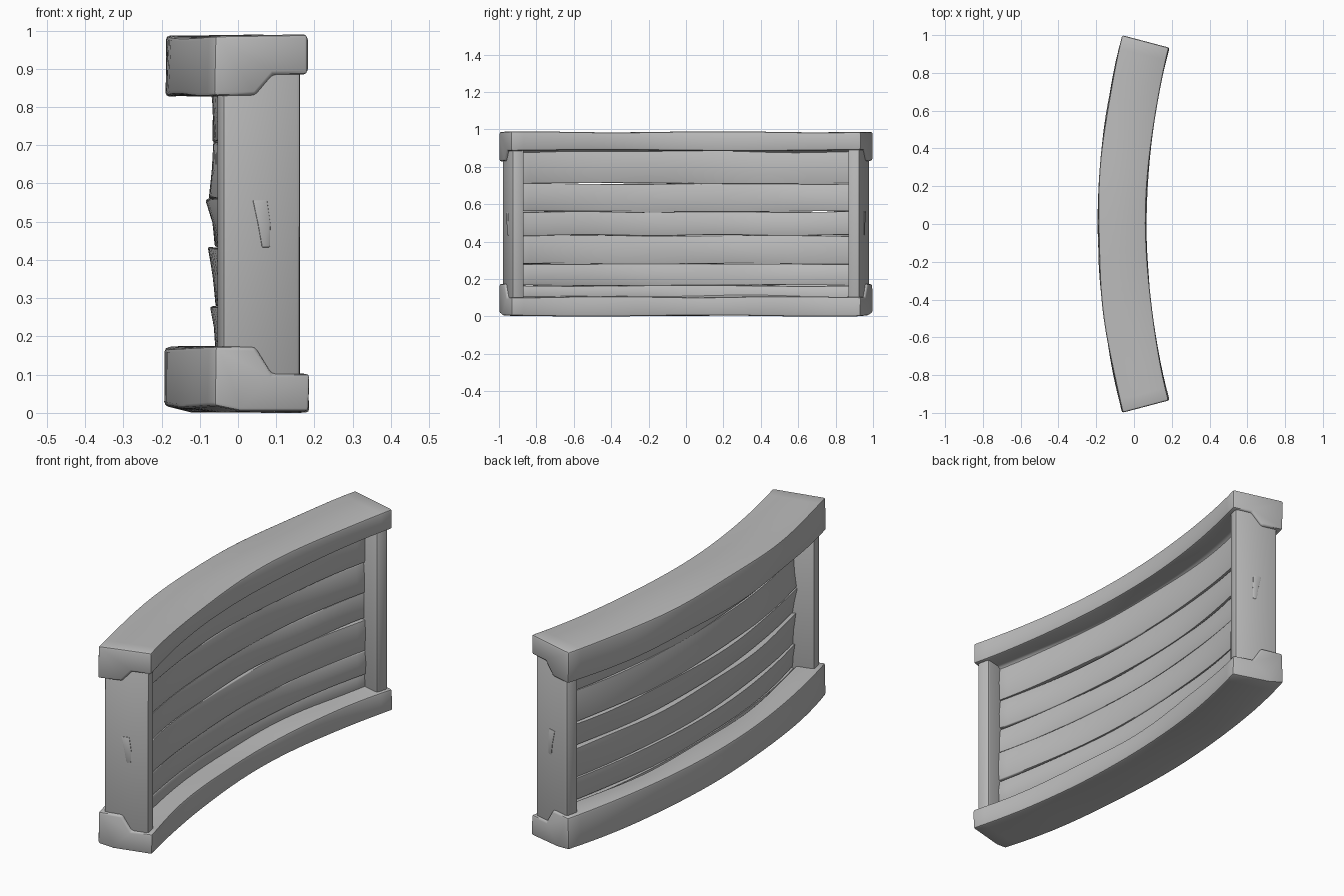
import bpy, bmesh, math, random

random.seed(4)
cube = bpy.data.objects.get("Cube")
if cube:
    bpy.data.objects.remove(cube, do_unlink=True)

CENTRE_X = 3.72      # axis of the arc the whole panel follows
END = 14.8           # half angle of the arc in degrees

grey = bpy.data.materials.new("weathered_grey")
grey.use_nodes = True
grey.diffuse_color = (0.5, 0.5, 0.5, 1)
bsdf = grey.node_tree.nodes["Principled BSDF"]
bsdf.inputs["Base Color"].default_value = (0.5, 0.5, 0.5, 1)
bsdf.inputs["Roughness"].default_value = 0.8


def sweep(name, section, start, end, steps, wobble, bevel):
    """Sweep a (radius, height) section along the arc, with hand-hewn waviness."""
    waves = [[(random.uniform(0.15, 0.6), random.uniform(0, 6.3)) for _ in range(2)]
             for _ in section]
    bm = bmesh.new()
    rings = []
    for i in range(steps + 1):
        deg = start + (end - start) * i / steps
        a = math.radians(deg)
        ring = []
        for (r, z), ((f1, p1), (f2, p2)) in zip(section, waves):
            r2 = r + wobble * math.sin(f1 * deg + p1)
            z2 = max(0, z + wobble * math.sin(f2 * deg + p2))
            ring.append(bm.verts.new((CENTRE_X - r2 * math.cos(a), r2 * math.sin(a), z2)))
        rings.append(ring)
    n = len(section)
    for a, b in zip(rings, rings[1:]):
        for j in range(n):
            k = (j + 1) % n
            bm.faces.new((a[j], a[k], b[k], b[j]))
    bm.faces.new(rings[0])
    bm.faces.new(rings[-1])
    bmesh.ops.recalc_face_normals(bm, faces=bm.faces[:])
    sharp = [e for e in bm.edges if e.calc_face_angle(0) > 0.5]
    bmesh.ops.bevel(bm, geom=sharp, offset=bevel, segments=2, profile=0.5,
                    affect='EDGES', clamp_overlap=True)
    mesh = bpy.data.meshes.new(name)
    bm.to_mesh(mesh)
    bm.free()
    mesh.materials.append(grey)
    ob = bpy.data.objects.new(name, mesh)
    bpy.context.collection.objects.link(ob)
    bpy.ops.object.select_all(action='DESELECT')
    ob.select_set(True)
    bpy.context.view_layer.objects.active = ob
    bpy.ops.object.shade_smooth_by_angle(angle=math.radians(40))
    return ob


# Rails, deeper on the outside of the curve
bottom = [(3.655, 0.002), (3.84, 0.004), (3.91, 0.016), (3.91, 0.172),
          (3.80, 0.172), (3.755, 0.105), (3.655, 0.105)]
top = [(3.655, 0.987), (3.91, 0.984), (3.91, 0.83),
       (3.80, 0.83), (3.755, 0.887), (3.655, 0.887)]
sweep("bottom_rail", bottom, -END, END, 28, 0.003, 0.01)
sweep("top_rail", top, -END, END, 28, 0.003, 0.01)

# End posts
post = [(3.675, 0.09), (3.885, 0.09), (3.885, 0.9), (3.675, 0.9)]
for name, side in (("front_post", -1), ("back_post", 1)):
    sweep(name, post, side * 13.62, side * 14.62, 1, 0.001, 0.012)

# Boards: each leans outward a little; one pokes through the posts as a tenon
edges = [0.085, 0.165, 0.28, 0.433, 0.56, 0.71, 0.9]
outer = [(3.775, 3.785), (3.78, 3.792), (3.78, 3.80),
         (3.78, 3.806), (3.798, 3.786), (3.785, 3.795)]
for i, (low, high) in enumerate(outer):
    z0, z1 = edges[i] + 0.001, edges[i + 1] - 0.001
    mid = (z0 + z1) / 2
    inner = 3.757 + random.uniform(-0.004, 0.004)
    section = [(inner, z0), (low, z0), ((low + high) / 2 - 0.004, mid),
               (high, z1), (inner + 0.004, z1), (inner - 0.002, mid)]
    reach = 14.66 if i == 3 else 13.9
    sweep(f"board_{i + 1}", section, -reach, reach, 28, 0.0025, 0.004)
